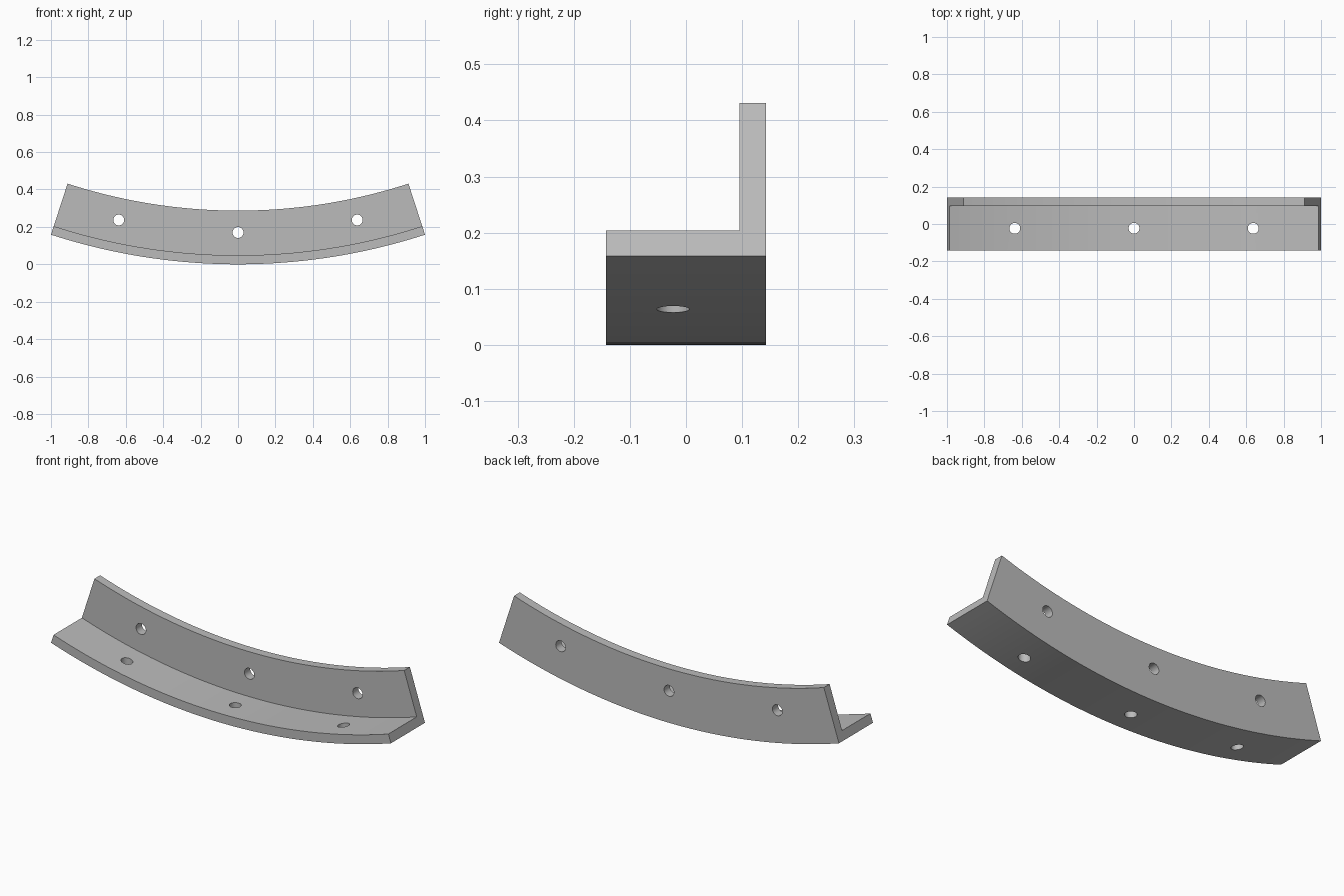
import bpy
import bmesh
from math import sin, cos, radians, sqrt
from mathutils import Matrix, Vector

if "Cube" in bpy.data.objects:
    bpy.data.objects.remove(bpy.data.objects["Cube"], do_unlink=True)

HALF_ANGLE = radians(18)
RADIUS = 1 / sin(HALF_ANGLE)      # outer radius gives a 2 unit chord
DEPTH = 0.143                     # half of the flange width
THICK = 0.048
HEIGHT = 0.287
HOLE = 0.029
STEPS = 48

steel = bpy.data.materials.new("grey steel")
steel.use_nodes = True
color = (0.5, 0.5, 0.5, 1)
steel.diffuse_color = color
steel.node_tree.nodes["Principled BSDF"].inputs["Base Color"].default_value = color


def add_object(name, bm):
    bmesh.ops.recalc_face_normals(bm, faces=bm.faces)
    mesh = bpy.data.meshes.new(name)
    bm.to_mesh(mesh)
    bm.free()
    mesh.materials.append(steel)
    obj = bpy.data.objects.new(name, mesh)
    bpy.context.collection.objects.link(obj)
    return obj


# Curved angle bar: an L section (y, height) swept along the arc
section = [(-DEPTH, 0), (DEPTH, 0), (DEPTH, HEIGHT),
           (DEPTH - THICK, HEIGHT), (DEPTH - THICK, THICK), (-DEPTH, THICK)]
bm = bmesh.new()
rings = []
for i in range(STEPS + 1):
    a = HALF_ANGLE * (2 * i / STEPS - 1)
    rings.append([bm.verts.new(((RADIUS - h) * sin(a), y, RADIUS - (RADIUS - h) * cos(a)))
                  for y, h in section])
for r, s in zip(rings, rings[1:]):
    for k in range(len(section)):
        n = (k + 1) % len(section)
        bm.faces.new((r[k], r[n], s[n], s[k]))
bm.faces.new(rings[0])
bm.faces.new(rings[-1])
bar = add_object("curved_angle_bar", bm)

# Bolt holes: three through the upright web, three straight down the flange
bm = bmesh.new()
web_radius = RADIUS - 0.17
for a in (-radians(12), 0, radians(12)):
    x = web_radius * sin(a)
    web_hole = Vector((x, DEPTH - THICK / 2, RADIUS - web_radius * cos(a)))
    flange_hole = Vector((x, -0.023, RADIUS - sqrt(RADIUS ** 2 - x ** 2) + THICK / 2))
    for place, turn in ((web_hole, radians(90)), (flange_hole, 0)):
        bmesh.ops.create_cone(bm, cap_ends=True, segments=32, radius1=HOLE, radius2=HOLE,
                              depth=THICK * 2,
                              matrix=Matrix.Translation(place) @ Matrix.Rotation(turn, 4, 'X'))
cutter = add_object("hole_cutter", bm)

cut = bar.modifiers.new("holes", 'BOOLEAN')
cut.operation = 'DIFFERENCE'
cut.solver = 'EXACT'
cut.object = cutter
bpy.ops.object.select_all(action='DESELECT')
bar.select_set(True)
bpy.context.view_layer.objects.active = bar
bpy.ops.object.modifier_apply(modifier=cut.name)
bpy.data.objects.remove(cutter, do_unlink=True)
bpy.ops.object.shade_smooth_by_angle(angle=radians(30))
